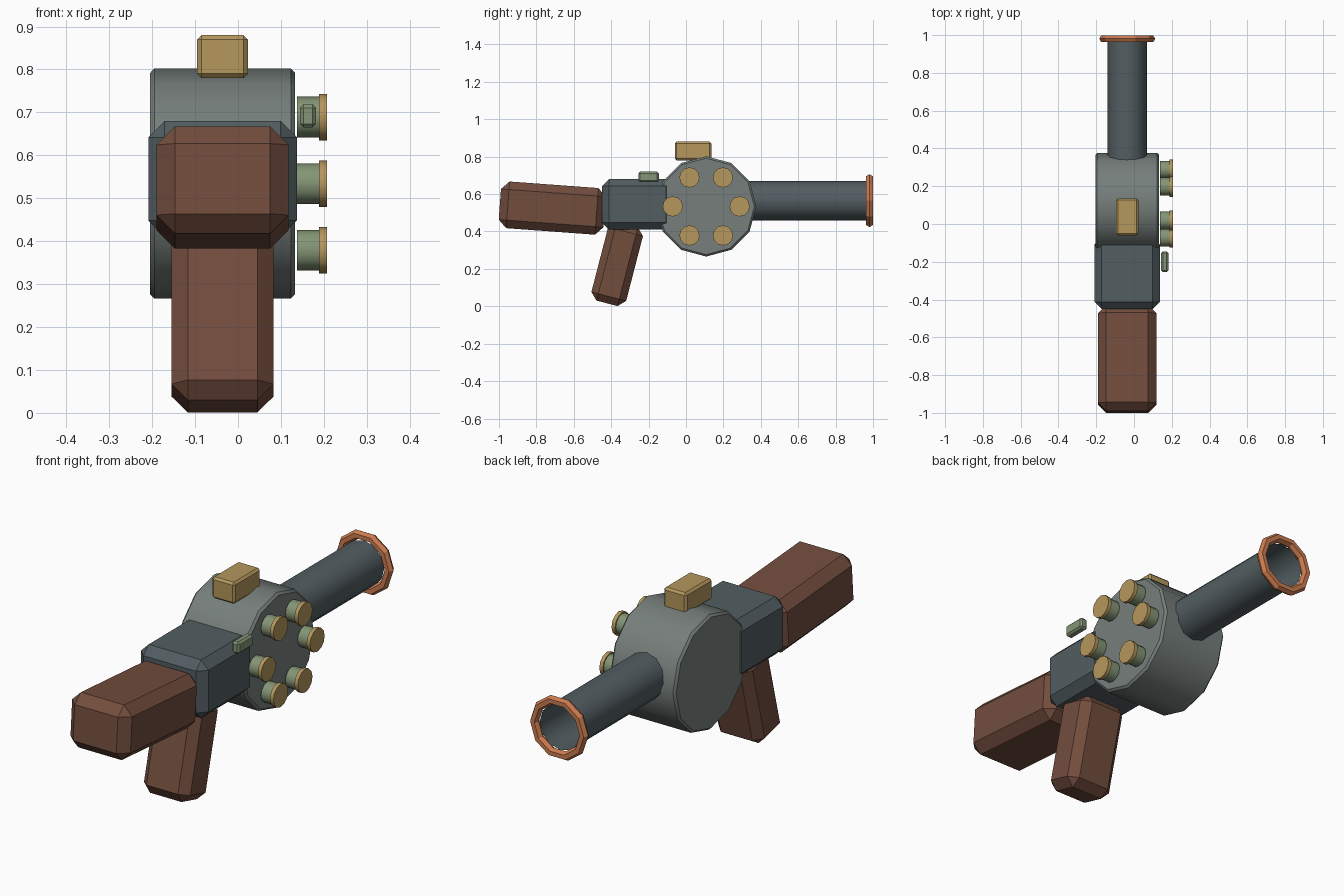
import bpy, bmesh, math
from math import radians, pi
from mathutils import Matrix, Vector

if "Cube" in bpy.data.objects:
    bpy.data.objects.remove(bpy.data.objects["Cube"])

CX = -0.036                      # centre plane of the body
DRUM = Vector((CX, 0.108, 0.534))


def material(name, rgb):
    m = bpy.data.materials.new(name)
    m.diffuse_color = (*rgb, 1)
    m.use_nodes = True
    m.node_tree.nodes["Principled BSDF"].inputs["Base Color"].default_value = m.diffuse_color
    return m


STEEL = material("dark_steel", (0.085, 0.11, 0.12))
GREY = material("drum_grey", (0.18, 0.21, 0.20))
WOOD = material("wood", (0.17, 0.075, 0.048))
BRASS = material("brass", (0.46, 0.31, 0.11))
GREEN = material("green", (0.23, 0.30, 0.18))
COPPER = material("copper", (0.60, 0.20, 0.08))


def finish(bm, name, mat, smooth=None):
    bmesh.ops.recalc_face_normals(bm, faces=bm.faces)
    me = bpy.data.meshes.new(name)
    bm.to_mesh(me)
    bm.free()
    me.materials.append(mat)
    ob = bpy.data.objects.new(name, me)
    bpy.context.collection.objects.link(ob)
    if smooth:
        bpy.ops.object.select_all(action='DESELECT')
        ob.select_set(True)
        bpy.context.view_layer.objects.active = ob
        bpy.ops.object.shade_smooth_by_angle(angle=radians(smooth))
    return ob


def box(name, centre, size, bevel, mat, tilt=0):
    """Chamfered block, tilted about the x axis by degrees."""
    bm = bmesh.new()
    bmesh.ops.create_cube(bm, size=1, matrix=Matrix.Diagonal((*size, 1)))
    bmesh.ops.bevel(bm, geom=bm.edges[:], offset=bevel, segments=1,
                    affect='EDGES', profile=0.5)
    bm.transform(Matrix.Translation(centre) @ Matrix.Rotation(radians(tilt), 4, 'X'))
    return finish(bm, name, mat)


def rod(name, centre, radius, length, axis, mat, sides=12, caps=True, bevel=0):
    """Cylinder along x or y."""
    bm = bmesh.new()
    bmesh.ops.create_cone(bm, cap_ends=caps, segments=sides, radius1=radius,
                          radius2=radius, depth=length)
    if bevel:
        rims = [e for e in bm.edges if abs(e.verts[0].co.z - e.verts[1].co.z) < 1e-5]
        bmesh.ops.bevel(bm, geom=rims, offset=bevel, segments=1,
                        affect='EDGES', profile=0.5)
    rot = Matrix.Rotation(pi / 2, 4, 'Y' if axis == 'x' else 'X')
    bm.transform(Matrix.Translation(centre) @ rot)
    return finish(bm, name, mat, 35)


# Round drum body and square receiver behind it
rod("drum", DRUM, 0.268, 0.338, 'x', GREY, bevel=0.01)
box("receiver", (CX, -0.26, 0.545), (0.346, 0.38, 0.27), 0.038, STEEL)

# Wooden stock and grip
box("stock", (CX, -0.715, 0.525), (0.308, 0.562, 0.25), 0.043, WOOD, -4.2)
box("grip", (CX, -0.368, 0.226), (0.238, 0.192, 0.434), 0.038, WOOD, -14.5)

# Open barrel with a muzzle ring
rod("barrel", (CX, 0.65, 0.565), 0.105, 0.65, 'y', STEEL, caps=False)
bpy.ops.mesh.primitive_torus_add(
    location=(CX, 0.981, 0.565), rotation=(pi / 2, 0, 0), major_segments=10,
    minor_segments=6, major_radius=0.127, minor_radius=0.021)
ring = bpy.context.object
ring.name = "muzzle_ring"
ring.data.materials.append(COPPER)

# Top sight and side latch
box("top_sight", (CX, 0.038, 0.83), (0.118, 0.196, 0.1), 0.01, BRASS)
box("side_latch", (0.163, -0.2, 0.692), (0.038, 0.11, 0.055), 0.009, GREEN)

# Six shells in a circle on the drum's side
for i in range(6):
    a = i * pi / 3
    y, z = DRUM.y + 0.179 * math.cos(a), DRUM.z + 0.179 * math.sin(a)
    rod(f"shell_case_{i + 1}", (0.165, y, z), 0.0475, 0.054, 'x', GREEN)
    rod(f"shell_cap_{i + 1}", (0.198, y, z), 0.054, 0.018, 'x', BRASS)
